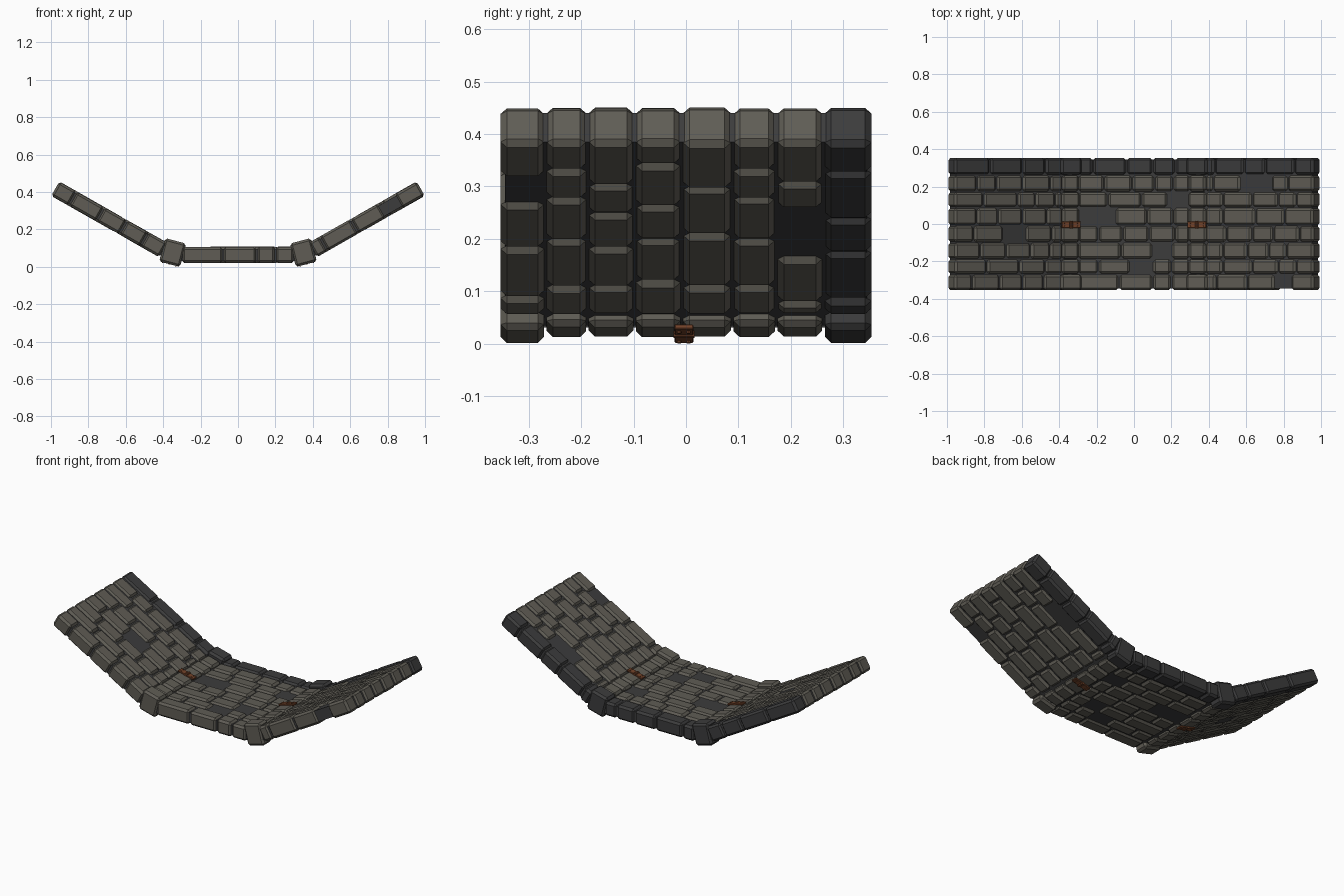
import bpy
import bmesh
import random
from math import radians
from mathutils import Matrix, Vector

random.seed(4)
cube = bpy.data.objects.get("Cube")
if cube:
    bpy.data.objects.remove(cube, do_unlink=True)


def material(name, color):
    mat = bpy.data.materials.new(name)
    mat.use_nodes = True
    mat.diffuse_color = (*color, 1)
    bsdf = next(n for n in mat.node_tree.nodes if n.type == 'BSDF_PRINCIPLED')
    bsdf.inputs["Base Color"].default_value = (*color, 1)
    bsdf.inputs["Roughness"].default_value = 0.9
    return mat


STONE = material("warm grey stone", (0.115, 0.108, 0.09))
DARK = material("dark mortar", (0.045, 0.045, 0.046))
RUST = material("rusty iron", (0.17, 0.055, 0.022))

BEND_X, BEND_Z, TILT = 0.353, 0.063, radians(29.6)
WING, HALF, GAP = 0.72, 0.0435, 0.0025

# Course edges along y, and brick joints in hundredths along each panel
COURSES = [-0.356, -0.268, -0.188, -0.098, -0.008, 0.088, 0.172, 0.262, 0.356]
RIGHT_JOINTS = [[12, 31, 48, 58], [16, 34, 50, 61], [16, 31, 44, 55], [18, 34, 47, 63],
                [16, 36, 54], [16, 34, 50, 61], [10, 27, 46, 56], [11, 29, 42, 60]]
CENTRE_JOINTS = [[-8, 10, 20], [-19, -2, 10, 20], [-7, 10, 20], [-19, -6, 8, 22],
                 [-10, 7, 21], [-14, 4, 18], [-16, -1, 11, 21], [-22, -4, 10, 22]]
LEFT_JOINTS = [[17, 30, 44, 61], [16, 32, 52], [13, 25, 40, 56], [12, 28, 42, 60],
               [15, 30, 45, 58], [10, 22, 33, 54], [13, 30, 46, 58], [16, 30, 50]]
# Fallen bricks as (course, index)
RIGHT_MISSING = {(0, 3), (6, 2)}
CENTRE_MISSING = {(1, 2), (2, 2), (4, 0), (5, 3)}
LEFT_MISSING = {(3, 2)}


def add_box(bm, lo, hi, matrix, chamfer=0.0, slot=0):
    """Chamfered box between two corners, placed by a matrix."""
    part = bmesh.new()
    lo, hi = Vector(lo), Vector(hi)
    size = hi - lo
    bmesh.ops.create_cube(part, size=1, matrix=Matrix.Translation((lo + hi) / 2)
                          @ Matrix.Diagonal((*size, 1)))
    if chamfer:
        bmesh.ops.bevel(part, geom=part.edges[:], offset=chamfer, segments=1,
                        affect='EDGES', profile=0.5)
    for face in part.faces:
        face.material_index = slot
    part.transform(matrix)
    mesh = bpy.data.meshes.new("part")
    part.to_mesh(mesh)
    part.free()
    bm.from_mesh(mesh)
    bpy.data.meshes.remove(mesh)


def finish(name, bm, mats):
    mesh = bpy.data.meshes.new(name)
    bm.to_mesh(mesh)
    bm.free()
    for mat in mats:
        mesh.materials.append(mat)
    obj = bpy.data.objects.new(name, mesh)
    bpy.context.collection.objects.link(obj)
    return obj


def bend_frame(side, tilt):
    return (Matrix.Translation((side * BEND_X, 0, BEND_Z))
            @ Matrix.Rotation(-side * tilt, 4, 'Y'))


def brick_panel(name, start, end, joints, missing, matrix, side=1):
    """Courses of bricks; the back course is dark."""
    bm = bmesh.new()
    for row, marks in enumerate(joints):
        y0, y1 = COURSES[row] + GAP, COURSES[row + 1] - GAP
        edges = [start] + [m / 100 for m in marks] + [end]
        for i, (a, b) in enumerate(zip(edges, edges[1:])):
            if (row, i) in missing:
                continue
            x0, x1 = sorted((side * (a + GAP), side * (b - GAP)))
            h = HALF + random.uniform(-0.002, 0.001)
            add_box(bm, (x0, y0, -h), (x1, y1, h), matrix, 0.012, int(row == 7))
    finish(name, bm, [STONE, DARK])


def core(name, x0, x1, matrix):
    bm = bmesh.new()
    add_box(bm, (x0, -0.345, -0.032), (x1, 0.345, 0.032), matrix)
    finish(name, bm, [DARK])


# Flat middle panel
middle = Matrix.Translation((0, 0, BEND_Z))
core("middle_core", -BEND_X, BEND_X, middle)
brick_panel("middle_bricks", -0.3, 0.3, CENTRE_JOINTS, CENTRE_MISSING, middle)

for side, label, joints, missing in ((1, "left", RIGHT_JOINTS, RIGHT_MISSING),
                                     (-1, "right", LEFT_JOINTS, LEFT_MISSING)):
    # Sloping wing
    wing = bend_frame(side, TILT)
    core(label + "_wing_core", *sorted((0, side * (WING - 0.012))), wing)
    brick_panel(label + "_wing_bricks", 0.052, WING, joints, missing, wing, side)

    # Column of corner bricks along the bend, thicker at the two borders
    bend = bend_frame(side, TILT / 2)
    bm = bmesh.new()
    for row in range(8):
        border = row in (0, 7)
        half_x = 0.058 if border else 0.046 + 0.004 * (row % 2)
        low, high = (-0.051, 0.078) if border else (-0.042, 0.064)
        add_box(bm, (-half_x, COURSES[row] + GAP, low),
                (half_x, COURSES[row + 1] - GAP, high), bend, 0.012, int(row == 7))
    finish(label + "_corner_bricks", bm, [STONE, DARK])

    # Iron hinges above and below the bend
    bm = bmesh.new()
    for z, up in ((0.066, 1), (-0.045, -1)):
        for leaf in (-1, 1):
            x0, x1 = sorted((leaf * 0.008, leaf * 0.052))
            add_box(bm, (x0, -0.022, z - 0.005), (x1, 0.014, z + 0.005), bend, 0.002)
            for y in (-0.013, 0.005):
                spot = Matrix.Translation((leaf * 0.036, y, z + up * 0.006))
                bmesh.ops.create_cone(bm, cap_ends=True, segments=8, radius1=0.004,
                                      radius2=0.004, depth=0.006, matrix=bend @ spot)
        pin = Matrix.Translation((0, -0.004, z)) @ Matrix.Rotation(radians(90), 4, 'X')
        bmesh.ops.create_cone(bm, cap_ends=True, segments=10, radius1=0.009,
                              radius2=0.009, depth=0.04, matrix=bend @ pin)
    finish(label + "_hinges", bm, [RUST])
